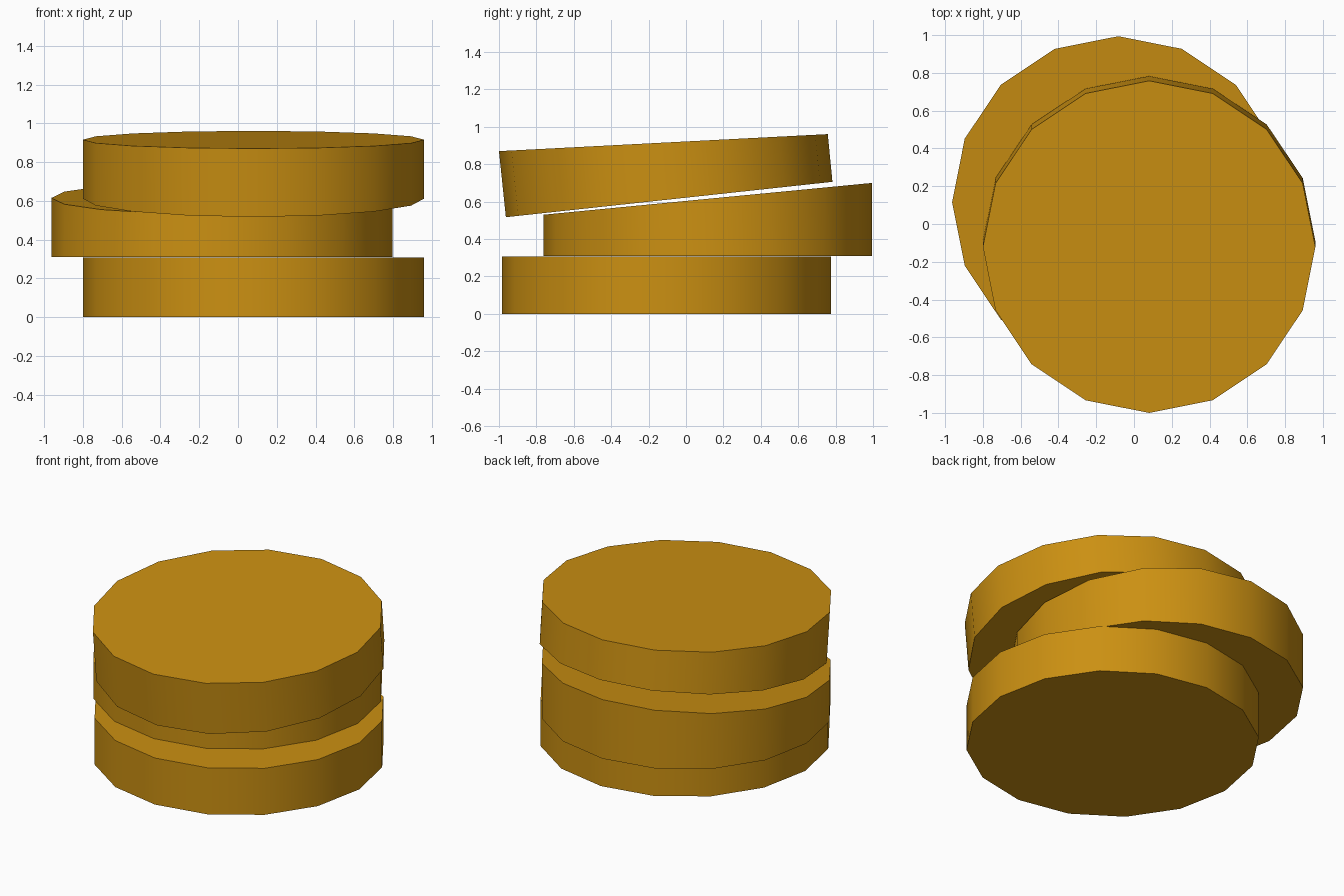
import bpy, bmesh, math

if "Cube" in bpy.data.objects:
    bpy.data.objects.remove(bpy.data.objects["Cube"])

SIDES = 16
RADIUS = 0.88

gold = bpy.data.materials.new("gold")
gold.diffuse_color = (0.60, 0.28, 0.006, 1.0)
gold.use_nodes = True
gold.node_tree.nodes["Principled BSDF"].inputs["Base Color"].default_value = gold.diffuse_color


def coin(name, cx, bottom, top):
    """Disc between two tilted rims; each rim is (front y, front z, back y, back z)."""
    bm = bmesh.new()
    rings = []
    for y0, z0, y1, z1 in (bottom, top):
        ring = []
        for i in range(SIDES):
            a = 2 * math.pi * i / SIDES
            t = (math.sin(a) + 1) / 2
            ring.append(bm.verts.new((cx + RADIUS * math.cos(a),
                                      y0 + (y1 - y0) * t,
                                      z0 + (z1 - z0) * t)))
        rings.append(ring)
    low, high = rings
    bm.faces.new(low[::-1])
    bm.faces.new(high)
    for i in range(SIDES):
        j = (i + 1) % SIDES
        bm.faces.new((low[i], low[j], high[j], high[i]))
    mesh = bpy.data.meshes.new(name)
    bm.to_mesh(mesh)
    bm.free()
    mesh.materials.append(gold)
    obj = bpy.data.objects.new(name, mesh)
    bpy.context.collection.objects.link(obj)
    # smooth rim, crisp edges to the flat faces
    bpy.ops.object.select_all(action='DESELECT')
    obj.select_set(True)
    bpy.context.view_layer.objects.active = obj
    bpy.ops.object.shade_smooth_by_angle(angle=math.radians(35))


# flat bottom coin
coin("bottom_coin", 0.08, (-0.983, 0.0, 0.775, 0.0), (-0.983, 0.308, 0.775, 0.308))
# middle coin, its top sloping up to the back
coin("middle_coin", -0.083, (-0.763, 0.309, 0.994, 0.309), (-0.763, 0.53, 0.994, 0.70))
# top coin, tilted to rest on the slope
coin("top_coin", 0.08, (-0.963, 0.517, 0.783, 0.706), (-1.0, 0.87, 0.758, 0.961))
